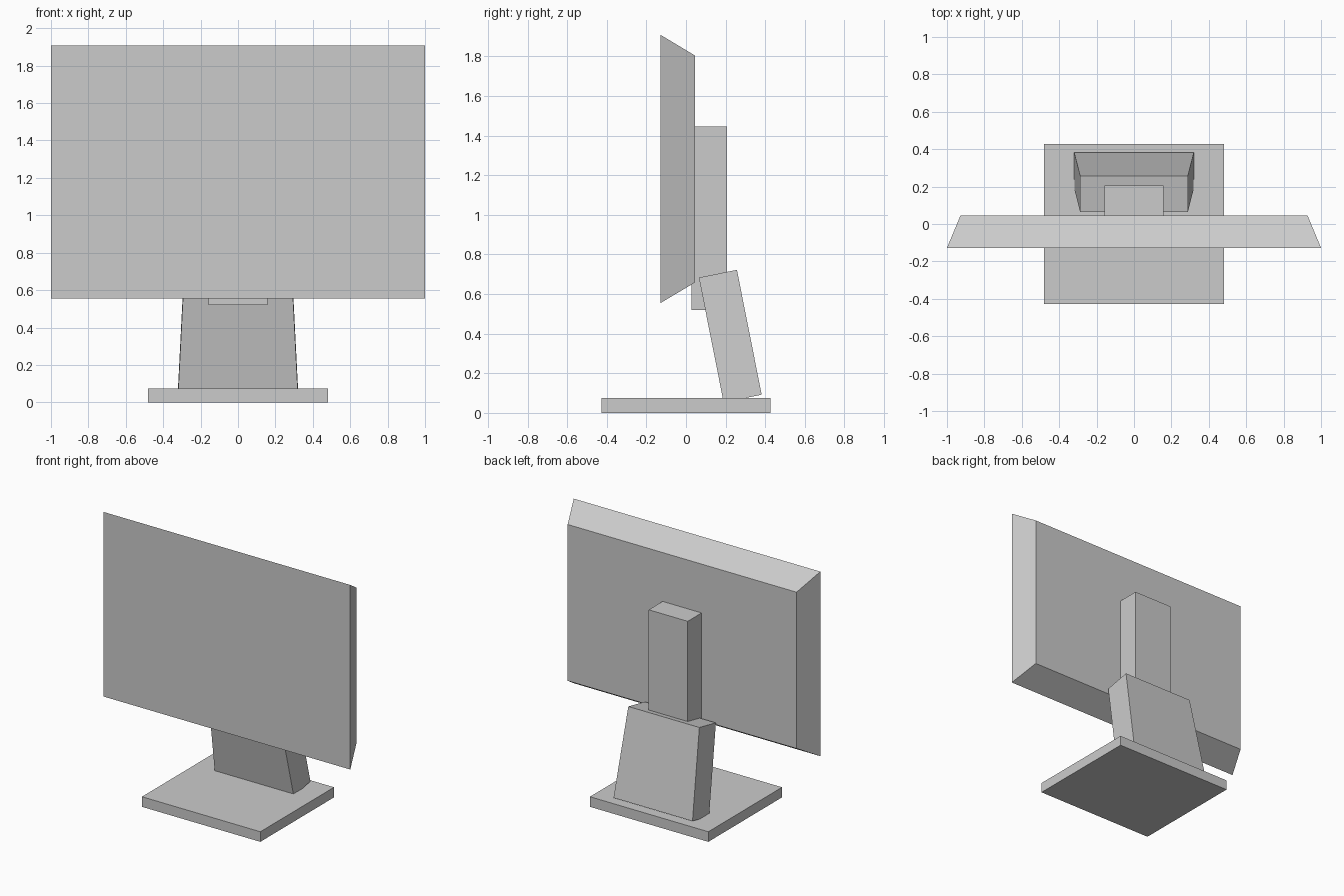
import bpy

cube = bpy.data.objects.get("Cube")
if cube:
    bpy.data.objects.remove(cube, do_unlink=True)

# Single plain grey used on every part
grey = bpy.data.materials.new("plain_grey")
grey.use_nodes = True
COLOUR = (0.6, 0.6, 0.6, 1)
grey.diffuse_color = COLOUR
grey.node_tree.nodes["Principled BSDF"].inputs["Base Color"].default_value = COLOUR


def prism(name, start, end):
    """Join two rectangles; each is (half width, side-profile edge points (y, z))."""
    verts = []
    for half, (a, b) in (start, end):
        verts += [(-half, *a), (half, *a), (half, *b), (-half, *b)]
    faces = [(3, 2, 1, 0), (4, 5, 6, 7)]
    faces += [(i, (i + 1) % 4, (i + 1) % 4 + 4, i + 4) for i in range(4)]
    mesh = bpy.data.meshes.new(name)
    mesh.from_pydata(verts, [], faces)
    mesh.materials.append(grey)
    obj = bpy.data.objects.new(name, mesh)
    bpy.context.collection.objects.link(obj)
    # Consistent outward normals
    bpy.context.view_layer.objects.active = obj
    obj.select_set(True)
    bpy.ops.object.mode_set(mode='EDIT')
    bpy.ops.mesh.select_all(action='SELECT')
    bpy.ops.mesh.normals_make_consistent(inside=False)
    bpy.ops.object.mode_set(mode='OBJECT')
    obj.select_set(False)
    return obj


def box(name, half, y0, y1, z0, z1):
    return prism(name, (half, ((y0, z0), (y1, z0))), (half, ((y0, z1), (y1, z1))))


# Flat foot
box("base", 0.48, -0.427, 0.427, 0, 0.074)

# Leaning, slightly tapered neck with a tilted underside
prism("neck", (0.32, ((0.19, 0.053), (0.382, 0.092))),
      (0.288, ((0.065, 0.683), (0.257, 0.722))))

# Upright mount behind the screen
box("mount", 0.158, 0.027, 0.206, 0.52, 1.446)

# Screen housing, chamfered towards the back
prism("screen", (1.0, ((-0.128, 0.555), (-0.128, 1.908))),
      (0.928, ((0.045, 0.658), (0.045, 1.804))))
